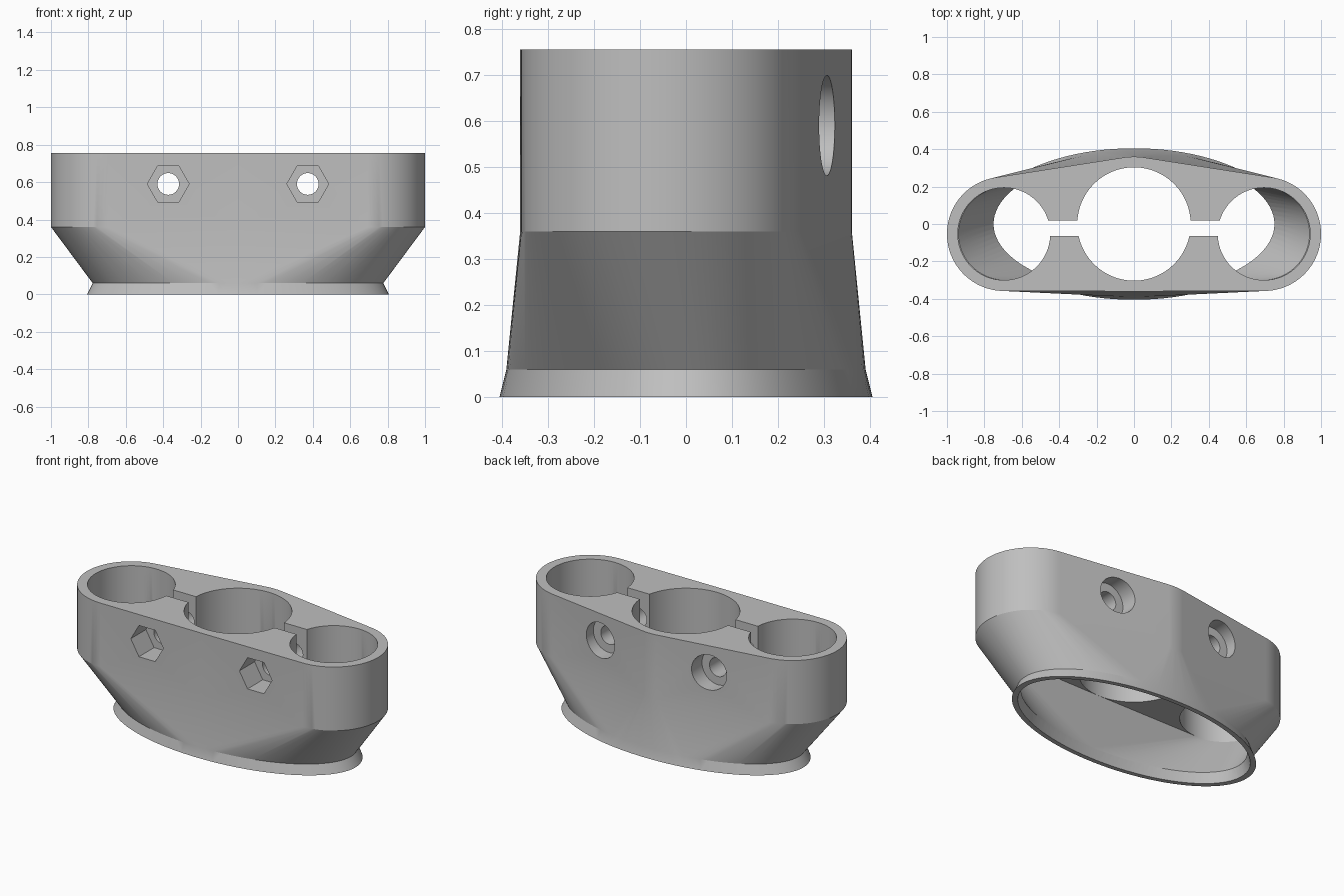
import bpy, bmesh, math

if "Cube" in bpy.data.objects:
    bpy.data.objects.remove(bpy.data.objects["Cube"], do_unlink=True)

TOP, SHOULDER, RIM = 0.755, 0.36, 0.06
SIDE_X, SIDE_Y = 0.695, -0.053
BOLT_X, BOLT_Z = 0.373, 0.59

grey = bpy.data.materials.new("light grey plastic")
grey.use_nodes = True
COLOUR = (0.52, 0.52, 0.52, 1)
grey.diffuse_color = COLOUR
grey.node_tree.nodes["Principled BSDF"].inputs["Base Color"].default_value = COLOUR


def ring(cx, cy, rx, ry, z, n=96):
    """Points of a horizontal ellipse."""
    turn = 2 * math.pi / n
    return [(cx + rx * math.cos(i * turn), cy + ry * math.sin(i * turn), z) for i in range(n)]


def upright_ring(x, y, r, n):
    """Points of a circle or polygon facing along y."""
    return [(px, y, pz) for px, pz, _ in ring(x, BOLT_Z, r, r, 0, n)]


def three_circles(side_r, middle_r, z):
    pts = ring(0, 0, middle_r, middle_r, z)
    for s in (-1, 1):
        pts += ring(s * SIDE_X, SIDE_Y, side_r, side_r, z)
    return pts


def hull(name, points):
    """Convex solid wrapped around the points."""
    bm = bmesh.new()
    for p in points:
        bm.verts.new(p)
    bmesh.ops.convex_hull(bm, input=bm.verts[:])
    bmesh.ops.delete(bm, geom=[v for v in bm.verts if not v.link_faces], context='VERTS')
    bmesh.ops.dissolve_limit(bm, angle_limit=0.001, verts=bm.verts[:], edges=bm.edges[:])
    bmesh.ops.recalc_face_normals(bm, faces=bm.faces[:])
    mesh = bpy.data.meshes.new(name)
    bm.to_mesh(mesh)
    bm.free()
    mesh.materials.append(grey)
    obj = bpy.data.objects.new(name, mesh)
    bpy.context.collection.objects.link(obj)
    return obj


def combine(target, tool, operation):
    """Apply a boolean and discard the tool."""
    mod = target.modifiers.new(operation, 'BOOLEAN')
    mod.operation = operation
    mod.solver = 'EXACT'
    mod.object = tool
    tool.hide_render = True
    bpy.context.view_layer.objects.active = target
    bpy.ops.object.modifier_apply(modifier=mod.name)
    bpy.data.objects.remove(tool, do_unlink=True)


# Outer form: straight upper block, tapered transition, flared foot
body = hull("triple_tube_holder", three_circles(0.305, 0.36, SHOULDER) + three_circles(0.305, 0.36, TOP))
taper = hull("taper", three_circles(0.305, 0.36, SHOULDER) + ring(0, 0, 0.777, 0.39, RIM))
foot = hull("foot", ring(0, 0, 0.777, 0.39, RIM) + ring(0, 0, 0.807, 0.405, 0))
combine(body, taper, 'UNION')
combine(body, foot, 'UNION')

# Hollow inside the taper and the foot
cuts = [
    hull("inner_taper", three_circles(0.247, 0.303, SHOULDER) + ring(0, 0, 0.75, 0.362, RIM)),
    hull("inner_foot", ring(0, 0, 0.75, 0.36, RIM + 0.004) + ring(0, 0, 0.778, 0.383, -0.02)),
]

# Three vertical tube bores
for x, y, r in ((-SIDE_X, SIDE_Y, 0.247), (0, 0, 0.303), (SIDE_X, SIDE_Y, 0.247)):
    cuts.append(hull("bore", ring(x, y, r, r, SHOULDER - 0.005) + ring(x, y, r, r, TOP + 0.1)))

for s in (-1, 1):
    # Clamping slot between neighbouring bores
    cuts.append(hull("slot", [(s * x, y, z) for x in (0.27, 0.47)
                              for y in (-0.065, 0.02) for z in (0.3, TOP + 0.1)]))
    # Bolt hole, hexagonal nut pocket in front, round head recess behind
    for y0, y1, r, n in ((-0.6, 0.6, 0.058, 40), (-0.6, -0.21, 0.112, 6), (0.22, 0.6, 0.109, 48)):
        cuts.append(hull("bolt_cut", upright_ring(s * BOLT_X, y0, r, n)
                         + upright_ring(s * BOLT_X, y1, r, n)))

for cut in cuts:
    combine(body, cut, 'DIFFERENCE')

# Smooth curved walls, crisp edges
bpy.ops.object.select_all(action='DESELECT')
body.select_set(True)
bpy.context.view_layer.objects.active = body
bpy.ops.object.shade_smooth_by_angle(angle=math.radians(15))
body.modifiers.new("even_shading", 'WEIGHTED_NORMAL').keep_sharp = True
